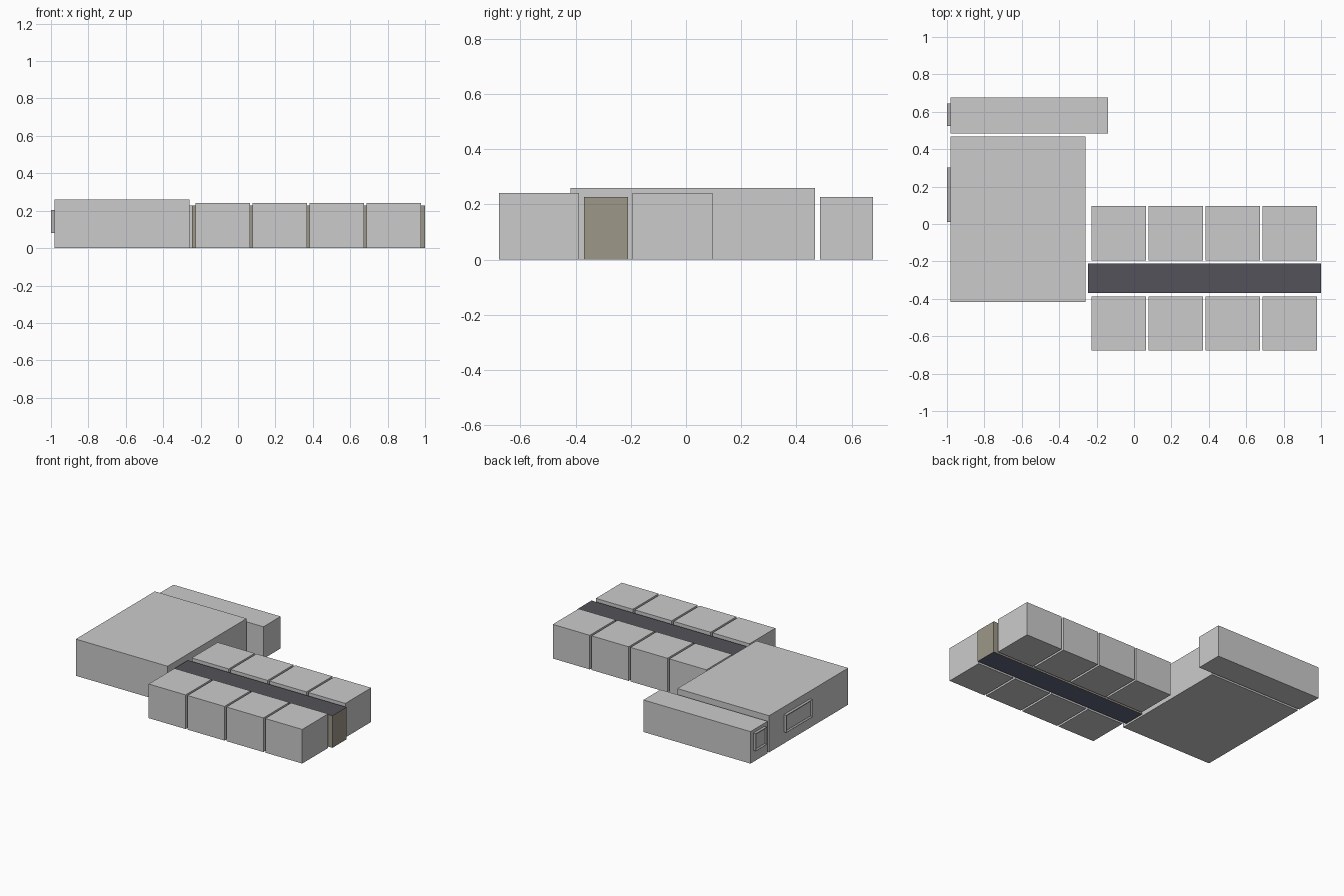
import bpy, bmesh

if "Cube" in bpy.data.objects:
    bpy.data.objects.remove(bpy.data.objects["Cube"])


def material(name, rgb):
    m = bpy.data.materials.new(name)
    m.diffuse_color = (*rgb, 1)
    m.use_nodes = True
    m.node_tree.nodes["Principled BSDF"].inputs["Base Color"].default_value = m.diffuse_color
    return m


def box(name, x, y, z, edit=None, mats=()):
    """Box between (min, max) pairs, optionally edited in bmesh."""
    bm = bmesh.new()
    bmesh.ops.create_cube(bm, size=1)
    for v in bm.verts:
        v.co = [r[0] if c < 0 else r[1] for c, r in zip(v.co, (x, y, z))]
    bm.normal_update()
    if edit:
        edit(bm)
    mesh = bpy.data.meshes.new(name)
    bm.to_mesh(mesh)
    bm.free()
    for m in mats:
        mesh.materials.append(m)
    obj = bpy.data.objects.new(name, mesh)
    bpy.context.collection.objects.link(obj)
    return obj


wall_tan = material("corridor_wall", (0.34, 0.31, 0.25))
ceiling_dark = material("corridor_ceiling", (0.085, 0.085, 0.1))
floor_blue = material("corridor_floor", (0.12, 0.14, 0.21))
frame_grey = material("window_frame", (0.45, 0.45, 0.45))
pane_light = material("window_pane", (0.95, 0.95, 0.95))


# Corridor faces: tan walls, dark ceiling, blue-grey floor
def paint_corridor(bm):
    for f in bm.faces:
        if f.normal.z > 0.5:
            f.material_index = 1
        elif f.normal.z < -0.5:
            f.material_index = 2


# Window: outer face inset into a frame, with a light recessed pane
def make_window(bm):
    pane = next(f for f in bm.faces if f.normal.x < -0.5)
    bmesh.ops.inset_region(bm, faces=[pane], thickness=0.014)
    pane.material_index = 1
    for v in pane.verts:
        v.co.x += 0.008


# Large hall and long side room
box("large_hall", (-0.98, -0.26), (-0.418, 0.468), (0, 0.26))
box("side_room", (-0.98, -0.14), (0.485, 0.677), (0, 0.227))

# Two rows of small rooms along the corridor
for i in range(4):
    x0 = -0.227 + i * 0.305
    for row, y0 in (("front", -0.677), ("back", -0.194)):
        box(f"{row}_room_{i + 1}", (x0, x0 + 0.29), (y0, y0 + 0.29), (0, 0.242))

# Corridor
box("corridor", (-0.245, 1.0), (-0.37, -0.21), (0, 0.227), paint_corridor,
    (wall_tan, ceiling_dark, floor_blue))

# Windows on the left wall
for name, y in (("hall_window", (0.01, 0.303)), ("side_room_window", (0.523, 0.645))):
    box(name, (-1.0, -0.98), y, (0.082, 0.205), make_window, (frame_grey, pane_light))
